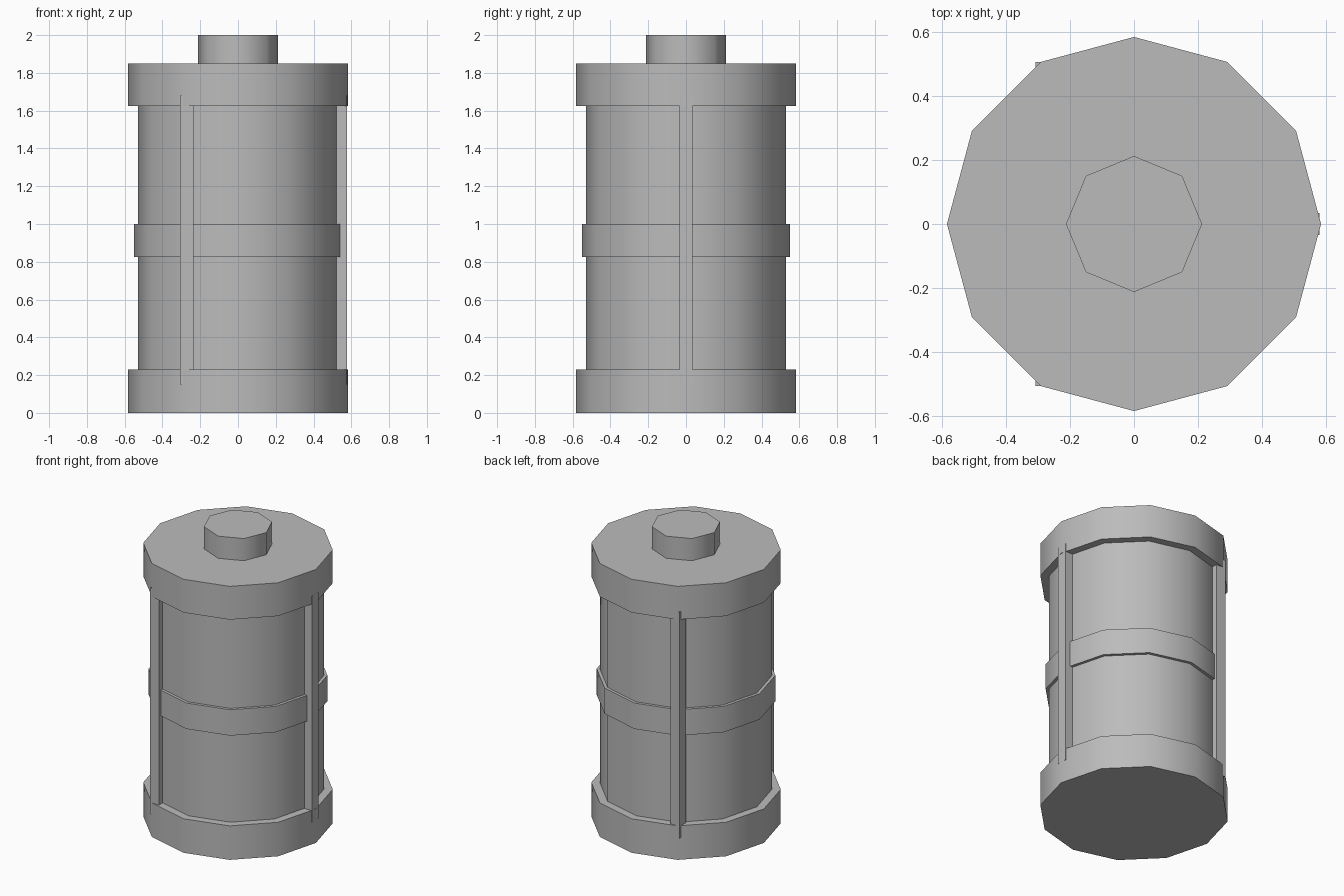
import bpy
import math

cube = bpy.data.objects.get("Cube")
if cube:
    bpy.data.objects.remove(cube)

grey = bpy.data.materials.new("plain grey")
grey.use_nodes = True
COLOUR = (0.5, 0.5, 0.5, 1)
grey.diffuse_color = COLOUR
grey.node_tree.nodes["Principled BSDF"].inputs["Base Color"].default_value = COLOUR


def drum(name, radius, bottom, top, sides=12):
    """Upright prism with a corner on the x axis and softly shaded sides."""
    bpy.ops.mesh.primitive_cylinder_add(
        vertices=sides, radius=radius, depth=top - bottom,
        location=(0, 0, (bottom + top) / 2))
    obj = bpy.context.object
    obj.name = name
    obj.data.materials.append(grey)
    bpy.ops.object.shade_smooth_by_angle(angle=math.radians(50))


def rod(name, degrees):
    """Square rod standing against the body, aligned to the axes."""
    a = math.radians(degrees)
    bpy.ops.mesh.primitive_cube_add(
        size=1, location=(0.543 * math.cos(a), 0.543 * math.sin(a), 0.915))
    obj = bpy.context.object
    obj.name = name
    obj.scale = (0.07, 0.07, 1.53)
    obj.data.materials.append(grey)


# Canister body, end caps, middle band and top knob
drum("body", 0.53, 0.1, 1.75)
drum("bottom_cap", 0.583, 0, 0.23)
drum("top_cap", 0.583, 1.625, 1.85)
drum("middle_band", 0.55, 0.825, 1.0)
drum("top_knob", 0.212, 1.85, 2.0, sides=8)

# Three guard rods around the body
for label, degrees in (("left", 0), ("back_right", 120), ("front_right", 240)):
    rod(label + "_rod", degrees)
